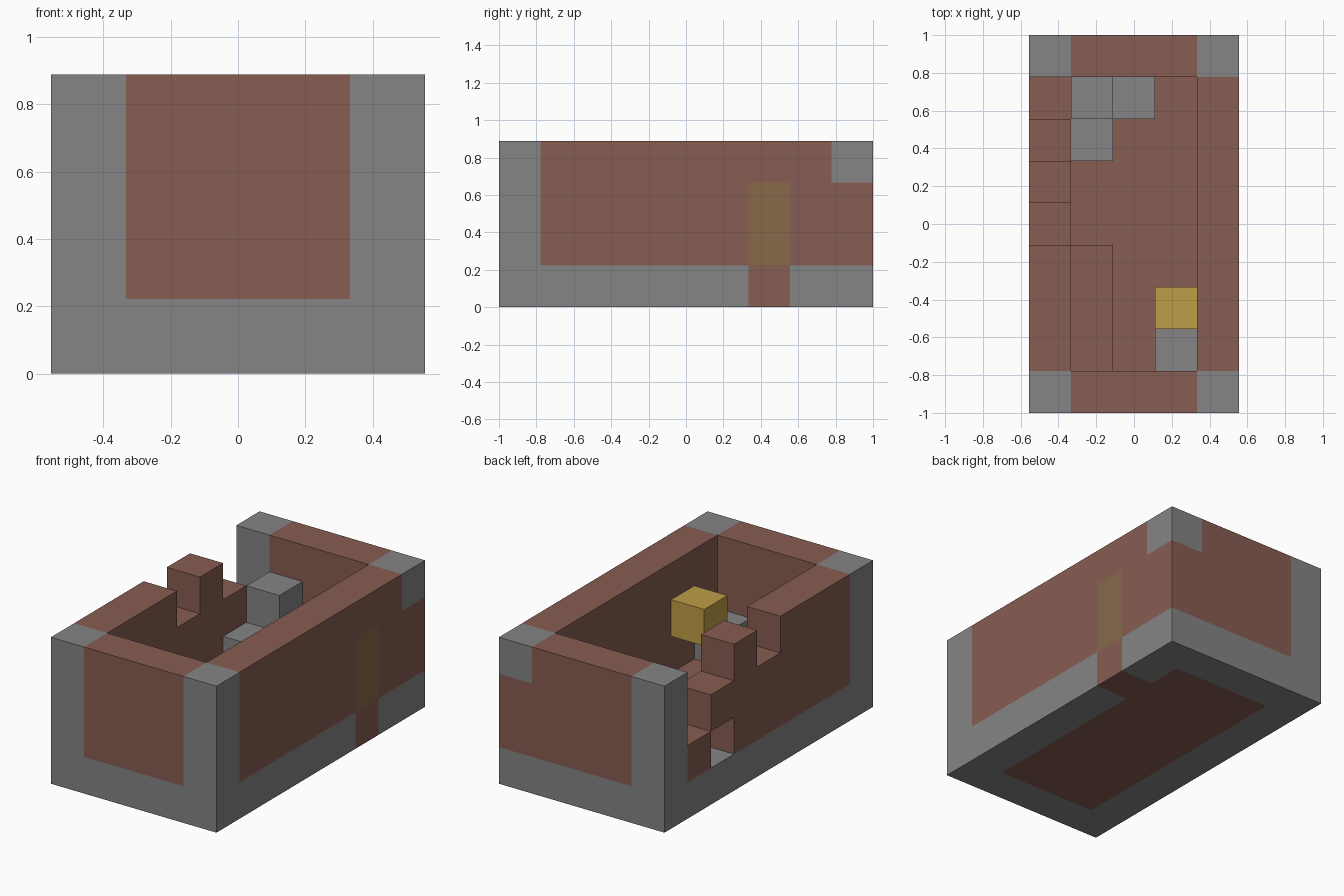
import bpy
import bmesh
from mathutils import Vector

cube = bpy.data.objects.get("Cube")
if cube:
    bpy.data.objects.remove(cube, do_unlink=True)

NX, NY = 5, 9
UNIT = 2 / NY


def srgb(*rgb):
    return [((c / 255 + 0.055) / 1.055) ** 2.4 for c in rgb] + [1.0]


def material(name, colour):
    mat = bpy.data.materials.new(name)
    mat.use_nodes = True
    mat.diffuse_color = colour
    bsdf = mat.node_tree.nodes["Principled BSDF"]
    bsdf.inputs["Base Color"].default_value = colour
    bsdf.inputs["Roughness"].default_value = 0.9
    return mat


stone = material("stone grey", srgb(133, 133, 133))
brick = material("brick brown", srgb(135, 93, 82))
glass = material("window ochre", srgb(134, 106, 74))
gold = material("lamp yellow", srgb(190, 157, 70))

# Every block belongs to one part; later parts replace earlier ones
owner = {}
colours = {}


def part(name, mat, *boxes):
    """Fill inclusive block ranges, given as (x, x, y, y, z, z)."""
    colours[name] = mat
    for x0, x1, y0, y1, z0, z1 in boxes:
        for x in range(x0, x1 + 1):
            for y in range(y0, y1 + 1):
                for z in range(z0, z1 + 1):
                    owner[x, y, z] = name


# Base
part("foundation", stone, (0, 4, 0, 8, 0, 0))
part("floor", brick, (1, 3, 1, 7, 0, 0))
part("threshold", brick, (4, 4, 6, 6, 0, 0))

# Walls
part("front_wall", brick, (1, 3, 0, 0, 1, 3))
part("back_wall", brick, (1, 4, 8, 8, 1, 3))
part("left_wall", brick, (4, 4, 1, 7, 1, 3))
part("window", glass, (4, 4, 6, 6, 1, 2))

# Broken wall, stepping down around an open window
part("ruined_wall", brick,
     (0, 0, 1, 3, 1, 3), (0, 0, 4, 4, 1, 2), (0, 0, 5, 5, 1, 3),
     (0, 0, 6, 6, 2, 2), (0, 0, 7, 7, 1, 1))

# Corner posts
part("front_posts", stone, (0, 0, 0, 0, 1, 3), (4, 4, 0, 0, 1, 3))
part("back_post", stone, (0, 0, 8, 8, 1, 3))
part("back_post_cap", stone, (4, 4, 8, 8, 3, 3))

# Contents of the room
part("bench", brick, (1, 1, 1, 3, 1, 1))
part("rubble", stone, (1, 1, 7, 7, 1, 2), (1, 1, 6, 6, 1, 1), (2, 2, 7, 7, 1, 1))
part("pedestal", stone, (3, 3, 1, 1, 1, 1))
part("lamp", gold, (3, 3, 2, 2, 2, 2))


def build(name, mat):
    """Mesh the outer faces of one part."""
    bm = bmesh.new()
    for cell in [c for c, n in owner.items() if n == name]:
        for axis in range(3):
            for side in (-1, 1):
                step = Vector((0, 0, 0))
                step[axis] = side
                if tuple(int(a + b) for a, b in zip(cell, step)) in owner:
                    continue
                u = Vector((0, 0, 0))
                u[(axis + 1) % 3] = 0.5
                v = step.cross(u)
                mid = Vector(cell) + Vector((0.5, 0.5, 0.5)) + step / 2
                ring = (mid - u - v, mid + u - v, mid + u + v, mid - u + v)
                offset = Vector((NX / 2, NY / 2, 0))
                bm.faces.new([bm.verts.new((p - offset) * UNIT) for p in ring])
    bmesh.ops.remove_doubles(bm, verts=bm.verts, dist=UNIT / 100)
    mesh = bpy.data.meshes.new(name)
    bm.to_mesh(mesh)
    bm.free()
    mesh.materials.append(mat)
    bpy.context.collection.objects.link(bpy.data.objects.new(name, mesh))


for part_name, part_mat in colours.items():
    build(part_name, part_mat)
